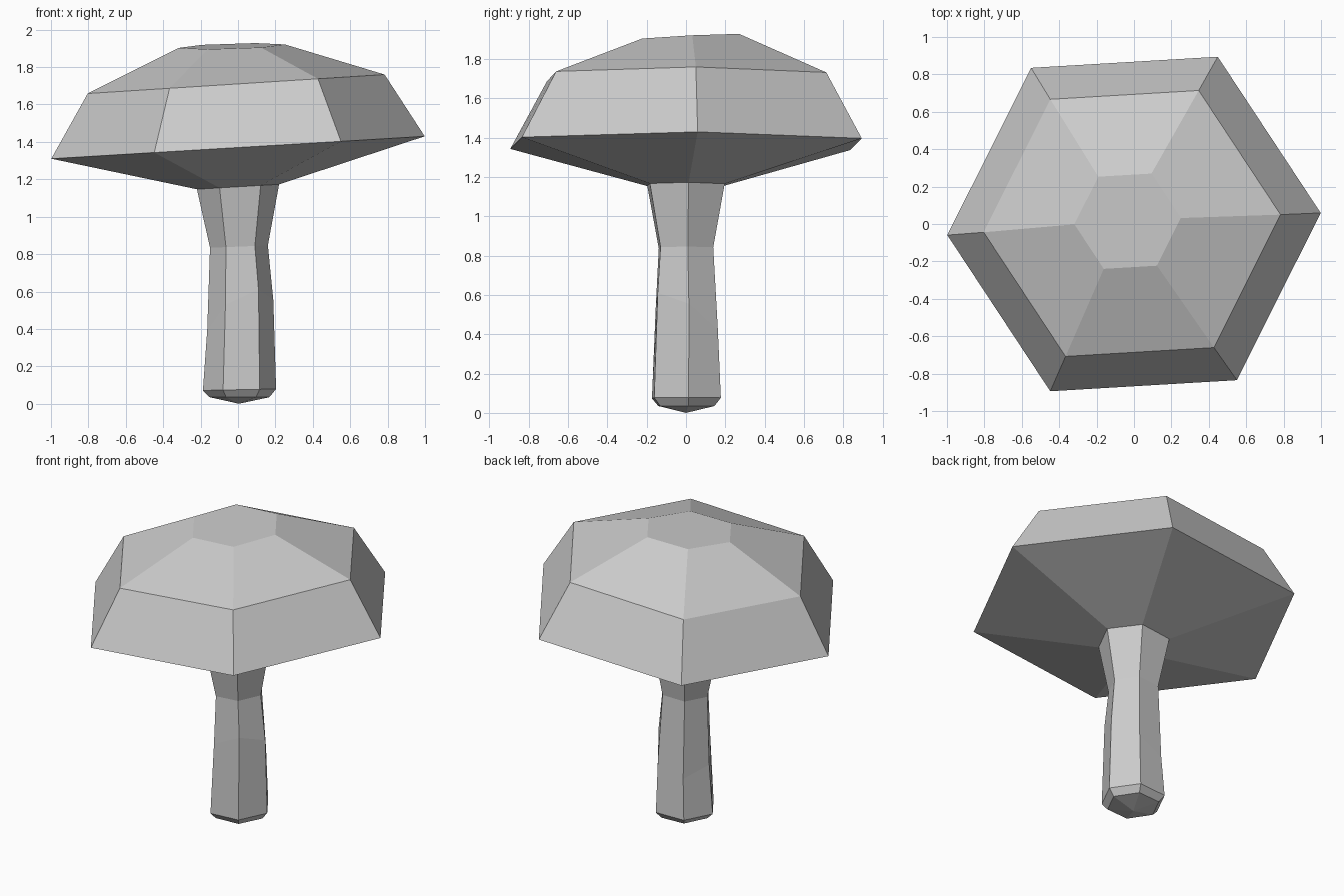
import bpy
import bmesh
from math import cos, sin, radians, tau

cube = bpy.data.objects.get("Cube")
if cube:
    bpy.data.objects.remove(cube)

SIDES = 6
TWIST = radians(3.4)

# One grey material for the whole mushroom
grey = bpy.data.materials.new("matte grey")
grey.use_nodes = True
colour = (0.6, 0.6, 0.6, 1)
grey.diffuse_color = colour
grey.node_tree.nodes["Principled BSDF"].inputs["Base Color"].default_value = colour


def ring(bm, radius, height, centre=(0, 0), tilt=(0, 0)):
    """A hexagon of vertices lying on a tilted plane."""
    verts = []
    for i in range(SIDES):
        angle = TWIST + tau * i / SIDES
        x = centre[0] + radius * cos(angle)
        y = centre[1] + radius * sin(angle)
        verts.append(bm.verts.new((x, y, height + tilt[0] * x + tilt[1] * y)))
    return verts


def loft(name, rings, tip=None, close_top=False):
    """Skin a stack of rings from bottom to top, with an optional lower point."""
    bm = bmesh.new()
    loops = [ring(bm, *r) for r in rings]
    for low, high in zip(loops, loops[1:]):
        for i in range(SIDES):
            j = (i + 1) % SIDES
            bm.faces.new((low[i], low[j], high[j], high[i]))
    if tip:
        point = bm.verts.new(tip)
        for i in range(SIDES):
            bm.faces.new((point, loops[0][(i + 1) % SIDES], loops[0][i]))
    if close_top:
        bm.faces.new(loops[-1])
    mesh = bpy.data.meshes.new(name)
    bm.to_mesh(mesh)
    bm.free()
    mesh.materials.append(grey)
    obj = bpy.data.objects.new(name, mesh)
    bpy.context.collection.objects.link(obj)
    return obj


# Where the stem meets the underside of the cap
neck = (0.22, 1.16, (0, 0), (0.06, 0))

# Stem: rounded foot, slanted bend, narrow waist, flared neck
loft("stem", [
    (0.16, 0.035, (0.008, 0.002)),
    (0.196, 0.075, (0.008, 0.002), (0.02, 0)),
    (0.177, 0.47, (0.012, 0.004), (0.5, -0.6)),
    (0.155, 0.84, (0.005, 0), (0.04, 0)),
    neck,
], tip=(0.005, 0, 0))

# Cap: sloping underside, wide rim, shoulder, small flat crown
loft("cap", [
    neck,
    (1.0, 1.37, (0, 0), (0.06, 0)),
    (0.795, 1.71, (-0.01, 0.003), (0.064, 0)),
    (0.285, 1.912, (-0.034, 0.015), (0.03, 0.05)),
], close_top=True)
